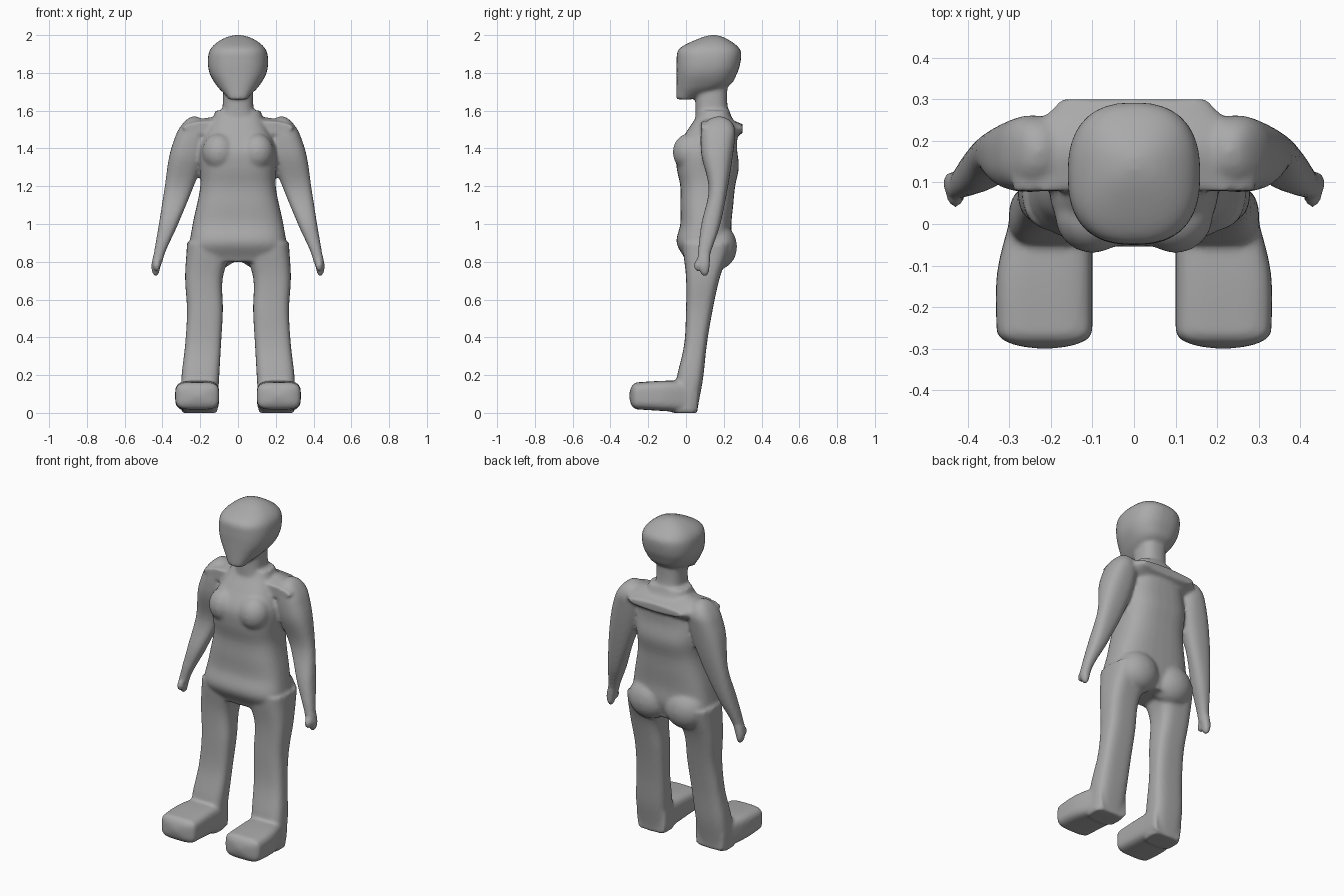
import bpy, bmesh, math
from mathutils import Matrix, Vector

cube = bpy.data.objects.get("Cube")
if cube:
    bpy.data.objects.remove(cube, do_unlink=True)

SIDES = 36
STEPS = 40

clay = bpy.data.materials.new("clay grey")
clay.use_nodes = True
grey = (0.4, 0.4, 0.4, 1)
clay.diffuse_color = grey
clay.node_tree.nodes["Principled BSDF"].inputs["Base Color"].default_value = grey

bm = bmesh.new()


def curve(values, t):
    """Smooth curve through evenly spaced values, with t running from 0 to 1."""
    last = len(values) - 1
    i = min(int(t * last), max(last - 1, 0))
    f = t * last - i
    a, b, c, d = (values[max(0, min(last, i + k))] for k in (-1, 0, 1, 2))
    return b + f * ((c - a) + f * ((2*a - 5*b + 4*c - d) + f * (3*(b - c) + d - a))) / 2


def dome(distance, radius):
    """Scale that rounds off an end of a part."""
    if distance >= radius:
        return 1
    return max(0.15, math.sqrt(1 - (1 - distance / radius) ** 2))


def signed_power(value, power):
    return math.copysign(abs(value) ** power, value)


def loft(start, end, outer, low, high, inner=None, side=1, squareness=2.5,
         round_start=0, round_end=0, along_y=False):
    """Skin rounded sections whose four edges follow curves from start to end.

    Low and high bound the section in y, or in z when lofting along y.
    Without an inner edge the part is symmetric about the middle.
    """
    inner = inner or [-value for value in outer]
    loops = []
    for step in range(STEPS + 1):
        t = (1 - math.cos(math.pi * step / STEPS)) / 2
        pos = start + (end - start) * t
        scale = dome(pos - start, round_start) * dome(end - pos, round_end) / 2
        x0, x1, b0, b1 = (curve(edge, t) for edge in (inner, outer, low, high))
        loop = []
        for k in range(SIDES):
            angle = math.tau * k / SIDES
            c = signed_power(math.cos(angle), 2 / squareness)
            s = signed_power(math.sin(angle), 2 / squareness)
            x = side * ((x0 + x1) / 2 + (x1 - x0) * scale * c)
            b = (b0 + b1) / 2 + (b1 - b0) * scale * s
            loop.append(bm.verts.new((x, pos, b) if along_y else (x, b, pos)))
        loops.append(loop)
    faces = [bm.faces.new((p[k - 1], p[k], q[k], q[k - 1]))
             for p, q in zip(loops, loops[1:]) for k in range(SIDES)]
    faces += [bm.faces.new(loops[0]), bm.faces.new(loops[-1])]
    bmesh.ops.recalc_face_normals(bm, faces=faces)


def blob(centre, size):
    matrix = Matrix.LocRotScale(Vector(centre), None, Vector(size))
    bmesh.ops.create_uvsphere(bm, u_segments=24, v_segments=16, radius=1, matrix=matrix)


# Head, with the chin jutting ahead of the neck
loft(start=1.66, end=2, round_end=.1,
     outer=[.05, .11, .15, .16, .15, .13],
     low=[-.05, -.05, -.05, -.05, -.04, .03],
     high=[.03, .22, .27, .29, .29, .26])

# Neck
loft(start=1.5, end=1.75, outer=[.15, .09, .08, .08], low=[.05], high=[.25, .22, .22])

# Torso, from hips to collar
loft(start=.8, end=1.6, squareness=2.8,
     outer=[.27, .24, .2, .2, .12],
     low=[0, -.05, -.03, -.03, -.03, -.05, -.05, .01, .07],
     high=[.21, .24, .24, .25, .26, .28, .27, .27, .23])

# Shoulder yoke, overhanging the upper back
loft(start=.08, end=.3, along_y=True,
     outer=[.29, .3, .25, .18],
     low=[1.47, 1.42, 1.48],
     high=[1.55, 1.57, 1.53])

for side in (1, -1):
    # Chest and buttock
    blob((side * .1, .02, 1.38), (.09, .09, .1))
    blob((side * .12, .17, .88), (.13, .1, .12))

    # Arm
    loft(start=.8, end=1.57, side=side, round_end=.1,
         outer=[.45, .42, .39, .36, .3],
         inner=[.4, .32, .24, .17, .16],
         low=[.06, .08, .12, .08, .08],
         high=[.12, .18, .22, .25, .27])

    # Hand and thumb
    loft(start=.72, end=.83, side=side, round_start=.03,
         outer=[.45, .46, .45], inner=[.42, .4], low=[.08, .06], high=[.12, .13])
    blob((side * .43, .06, .78), (.02, .02, .03))

    # Leg
    loft(start=0, end=.9, side=side, squareness=3.2,
         outer=[.3, .3, .28, .27, .28, .27],
         inner=[.11, .1, .09, .08, .08, .02],
         low=[-.07, -.05, -.01, 0, 0, -.02],
         high=[.06, .09, .11, .14, .18, .24])

    # Foot
    loft(start=-.3, end=.06, side=side, squareness=4, along_y=True, round_start=.04,
         outer=[.33, .33, .29], inner=[.1], low=[.02, .01, 0], high=[.16, .17, .17])

mesh = bpy.data.meshes.new("body")
bm.to_mesh(mesh)
bm.free()
mesh.materials.append(clay)
body = bpy.data.objects.new("body", mesh)
bpy.context.collection.objects.link(body)

# Fuse the parts into one soft skin
fuse = body.modifiers.new("fuse", "REMESH")
fuse.mode = "VOXEL"
fuse.voxel_size = 0.01
fuse.use_smooth_shade = True
soften = body.modifiers.new("soften", "SMOOTH")
soften.factor = 0.5
soften.iterations = 6
